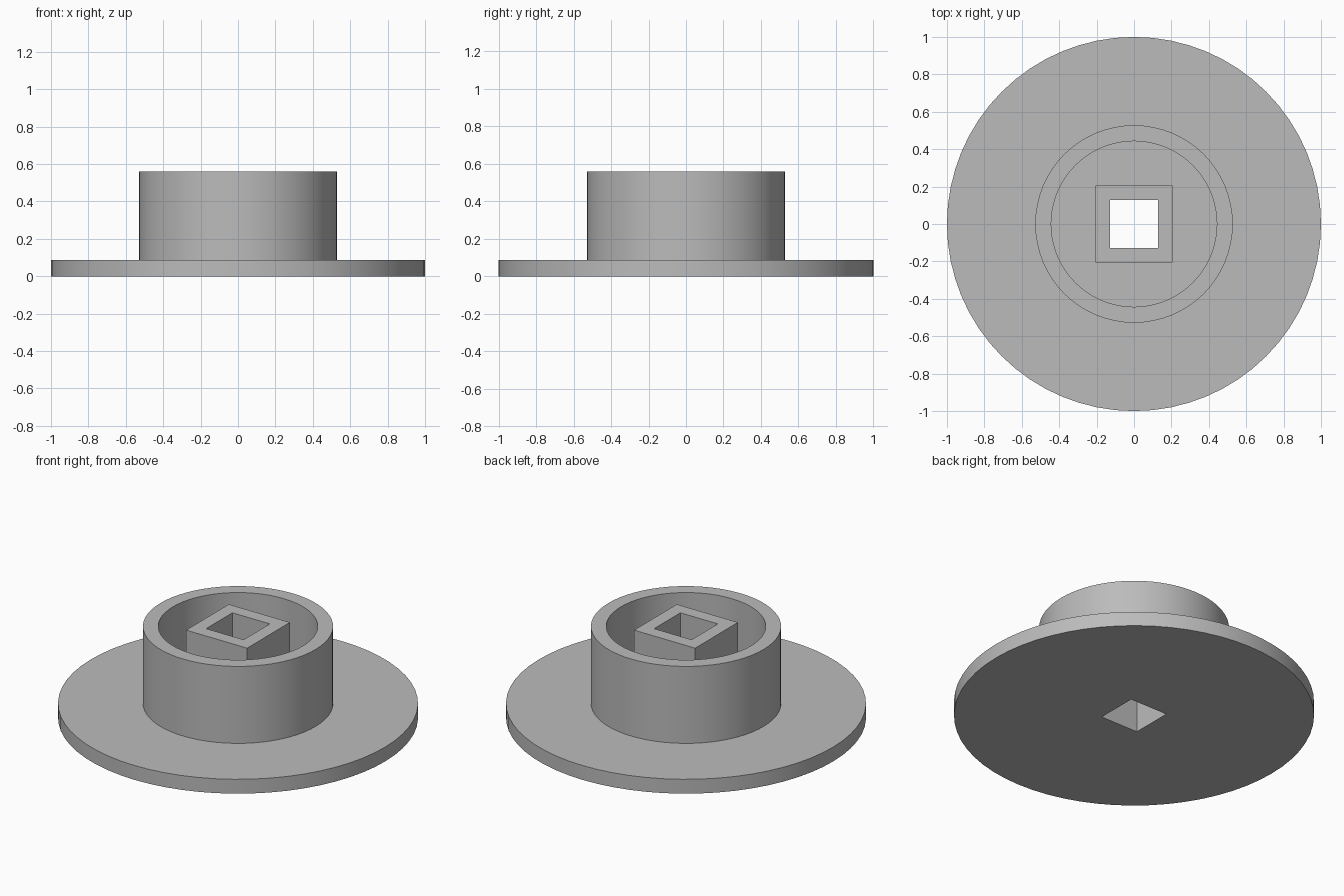
import bpy, bmesh
from math import cos, sin, radians, tau

cube = bpy.data.objects.get("Cube")
if cube:
    bpy.data.objects.remove(cube, do_unlink=True)

SIDES = 64            # divisible by 8, so square loops get true corners
PLATE_TOP, RIM_TOP = 0.088, 0.56
PLATE_R, COLLAR_R, COLLAR_BORE = 1.0, 0.528, 0.443
SOCKET, SOCKET_BORE = 0.207, 0.127

grey = bpy.data.materials.new("plain grey")
grey.use_nodes = True
grey.diffuse_color = (0.5, 0.5, 0.5, 1)
grey.node_tree.nodes["Principled BSDF"].inputs["Base Color"].default_value = (0.5, 0.5, 0.5, 1)


def circle(r, z):
    return [(r * cos(tau * i / SIDES), r * sin(tau * i / SIDES), z) for i in range(SIDES)]


def square(half, z):
    # circle points pushed out along their rays onto a square
    return [(x * half / max(abs(x), abs(y)), y * half / max(abs(x), abs(y)), z)
            for x, y, _ in circle(1, 0)]


def skin(name, loops, closed=False):
    """Join a series of matching loops with quads."""
    bm = bmesh.new()
    rings = [[bm.verts.new(p) for p in loop] for loop in loops]
    pairs = list(zip(rings, rings[1:]))
    if closed:
        pairs.append((rings[-1], rings[0]))
    for a, b in pairs:
        for i in range(SIDES):
            j = (i + 1) % SIDES
            bm.faces.new((a[i], a[j], b[j], b[i]))
    mesh = bpy.data.meshes.new(name)
    bm.to_mesh(mesh)
    bm.free()
    mesh.materials.append(grey)
    obj = bpy.data.objects.new(name, mesh)
    bpy.context.collection.objects.link(obj)
    bpy.ops.object.select_all(action="DESELECT")
    obj.select_set(True)
    bpy.context.view_layer.objects.active = obj
    bpy.ops.object.shade_smooth_by_angle(angle=radians(30))
    return obj


# Round flange with a square hole through it
skin("base_plate", [square(SOCKET_BORE, 0), circle(PLATE_R, 0),
                    circle(PLATE_R, PLATE_TOP), square(SOCKET_BORE, PLATE_TOP)], closed=True)

# Round wall standing on the flange
skin("round_collar", [circle(COLLAR_R, PLATE_TOP), circle(COLLAR_R, RIM_TOP),
                      circle(COLLAR_BORE, RIM_TOP), circle(COLLAR_BORE, PLATE_TOP)])

# Square tube in the middle, its bore continuing the hole in the flange
skin("square_socket", [square(SOCKET, PLATE_TOP), square(SOCKET, RIM_TOP),
                       square(SOCKET_BORE, RIM_TOP), square(SOCKET_BORE, PLATE_TOP)])
